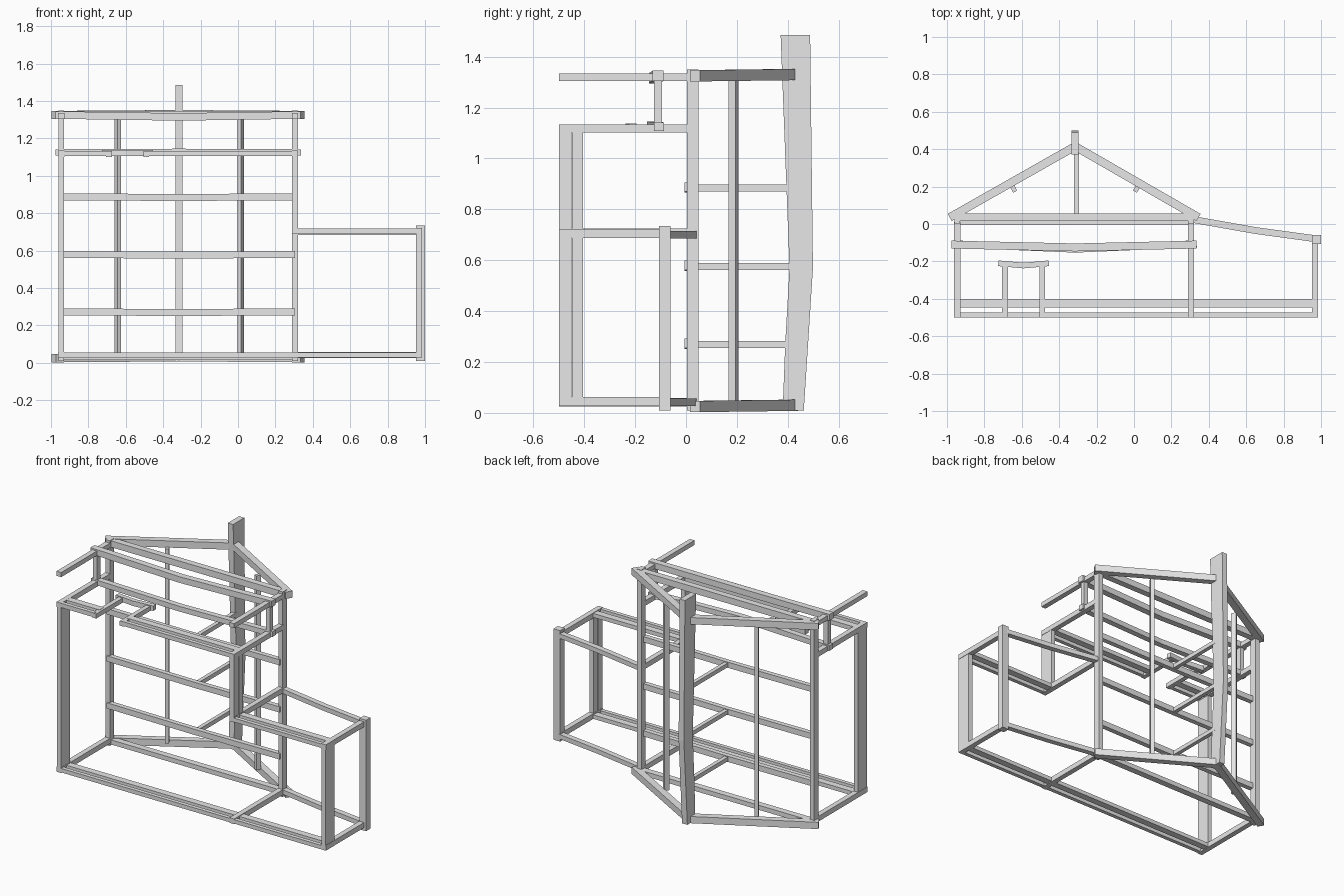
import bpy
import bmesh
from mathutils import Vector

old = bpy.data.objects.get("Cube")
if old:
    bpy.data.objects.remove(old)

timber = bpy.data.materials.new("grey_timber")
timber.use_nodes = True
GREY = (0.8, 0.8, 0.8, 1)
timber.diffuse_color = GREY
timber.node_tree.nodes["Principled BSDF"].inputs["Base Color"].default_value = GREY


def finish(name, bm):
    bmesh.ops.recalc_face_normals(bm, faces=bm.faces)
    mesh = bpy.data.meshes.new(name)
    bm.to_mesh(mesh)
    bm.free()
    mesh.materials.append(timber)
    bpy.context.collection.objects.link(bpy.data.objects.new(name, mesh))


def beam(name, path, w, h, ref=(0, 0, 1)):
    """Rectangular timber swept along a mitred path; h lies along ref."""
    pts = [Vector(p) for p in path]
    up = Vector(ref).normalized()
    sides = [(b - a).cross(up).normalized() for a, b in zip(pts, pts[1:])]
    bm = bmesh.new()
    rings = []
    for i, p in enumerate(pts):
        s0, s1 = sides[max(i - 1, 0)], sides[min(i, len(sides) - 1)]
        s = (s0 + s1).normalized()
        s = s * (w / 2 / s.dot(s0))
        u = up * (h / 2)
        rings.append([bm.verts.new(p + c) for c in (s + u, u - s, -s - u, s - u)])
    for a, b in zip(rings, rings[1:]):
        for k in range(4):
            n = (k + 1) % 4
            bm.faces.new((a[k], a[n], b[n], b[k]))
    bm.faces.new(rings[0])
    bm.faces.new(rings[-1][::-1])
    finish(name, bm)


def post(name, x, y, z0, z1, wx, wy, ref=(0, 1, 0)):
    beam(name, [(x, y, z0), (x, y, z1)], wx, wy, ref)


def along_x(name, x0, x1, y, z, w, h):
    beam(name, [(x0, y, z), (x1, y, z)], w, h)


def along_y(name, x, y0, y1, z, w, h):
    beam(name, [(x, y0, z), (x, y1, z)], w, h)


RIGHT, LEFT, MID, WING = -0.945, 0.305, -0.315, 0.968
FRONT_ROWS = (("outer", -0.487, 0.026, -0.475, 0.05),
              ("inner", -0.423, 0.045, -0.427, 0.044))

# Back mast: a bowed blade
profile = [(0.38, 0.01), (0.39, 0.27), (0.407, 0.57), (0.372, 1.485),
           (0.488, 1.485), (0.499, 0.57), (0.463, 0.01)]
bm = bmesh.new()
face = bm.faces.new([bm.verts.new((-0.334, y, z)) for y, z in profile])
ext = bmesh.ops.extrude_face_region(bm, geom=[face])
bmesh.ops.translate(bm, vec=(0.038, 0, 0),
                    verts=[v for v in ext["geom"] if isinstance(v, bmesh.types.BMVert)])
finish("back_mast", bm)

# Pointed back frames, top and bottom
for name, z in (("bottom", 0.025), ("top", 1.325)):
    beam(name + "_back_frame", [(-0.985, 0.035, z), (MID, 0.415, z + 0.005),
                                (0.345, 0.035, z)], 0.044, 0.044)
along_x("top_back_tie", RIGHT, LEFT, 0.036, 1.325, 0.042, 0.042)
along_x("bottom_back_tie", RIGHT, LEFT, 0.036, 0.03, 0.042, 0.03)

# Main posts and slanted studs
for name, x, side in (("right", RIGHT, -1), ("left", LEFT, 1)):
    post(name + "_main_post", x, 0.026, 0.01, 1.35, 0.032, 0.046)
    post(name + "_stud", MID + side * 0.328, 0.187, 0.04, 1.31, 0.024, 0.032,
         (side * 0.5, 0.87, 0))

# Wall rails and the joists running back to the mast
for i, z in enumerate((0.273, 0.58, 0.888)):
    beam("wall_rail_%d" % i, [(RIGHT, 0.01, z), (MID, 0.01, z - 0.004), (LEFT, 0.01, z)],
         0.032, 0.037)
    along_y("mast_joist_%d" % i, -0.308, 0.02, 0.42, z - 0.004, 0.026, 0.027)

# Side beams of the main bay, roof arms and short upper posts
for name, x in (("right", RIGHT), ("left", LEFT)):
    along_y(name + "_roof_arm", x, -0.5, 0.01, 1.32, 0.034, 0.03)
    along_y(name + "_loft_side_beam", x, -0.5, 0.01, 1.118, 0.034, 0.033)
    along_y(name + "_floor_side_beam", x, -0.5, 0.01, 0.042, 0.034, 0.034)
    post(name + "_upper_post", x, -0.11, 1.12, 1.32, 0.03, 0.032)
along_y("left_wing_side_beam", LEFT, -0.5, 0.01, 0.707, 0.034, 0.034)

# Bowed cross beams above the loft
beam("upper_cross_beam", [(-0.975, -0.11, 1.325), (MID, -0.125, 1.315),
                          (0.335, -0.11, 1.325)], 0.042, 0.04)
beam("loft_cross_beam", [(-0.975, -0.106, 1.125), (MID, -0.134, 1.128),
                         (0.335, -0.106, 1.125)], 0.038, 0.034)

# Doubled front beams and posts
for row, by, bw, py, pw in FRONT_ROWS:
    along_x(row + "_floor_beam", RIGHT, WING, by, 0.042, bw, 0.026)
    along_x(row + "_wing_beam", LEFT, WING, by, 0.705, bw, 0.026)
    along_x(row + "_loft_beam_right", RIGHT, -0.69, by, 1.12, bw, 0.028)
    along_x(row + "_loft_beam_left", -0.49, LEFT, by, 1.12, bw, 0.028)
    for name, x, z0, z1 in (("right", RIGHT, 0.04, 1.12), ("left", LEFT, 0.705, 1.12),
                            ("wing", WING, 0.04, 0.71)):
        post(name + "_" + row + "_front_post", x, py, z0, z1, 0.03, pw)

# Opening in the loft floor
for name, x in (("right", -0.69), ("left", -0.49)):
    along_y(name + "_opening_beam", x, -0.5, -0.22, 1.117, 0.03, 0.03)
beam("opening_header", [(-0.725, -0.21, 1.122), (-0.59, -0.222, 1.122),
                        (-0.455, -0.21, 1.122)], 0.03, 0.032)

# Side wing
post("wing_back_post", 0.976, -0.083, 0.01, 0.735, 0.048, 0.046)
for name, z in (("bottom", 0.042), ("top", 0.7)):
    along_y(name + "_wing_end_beam", WING, -0.5, -0.07, z + 0.004, 0.034, 0.034)
    beam(name + "_wing_back_beam", [(0.31, 0.025, z), (0.65, -0.035, z),
                                    (0.98, -0.08, z)], 0.036, 0.03)
